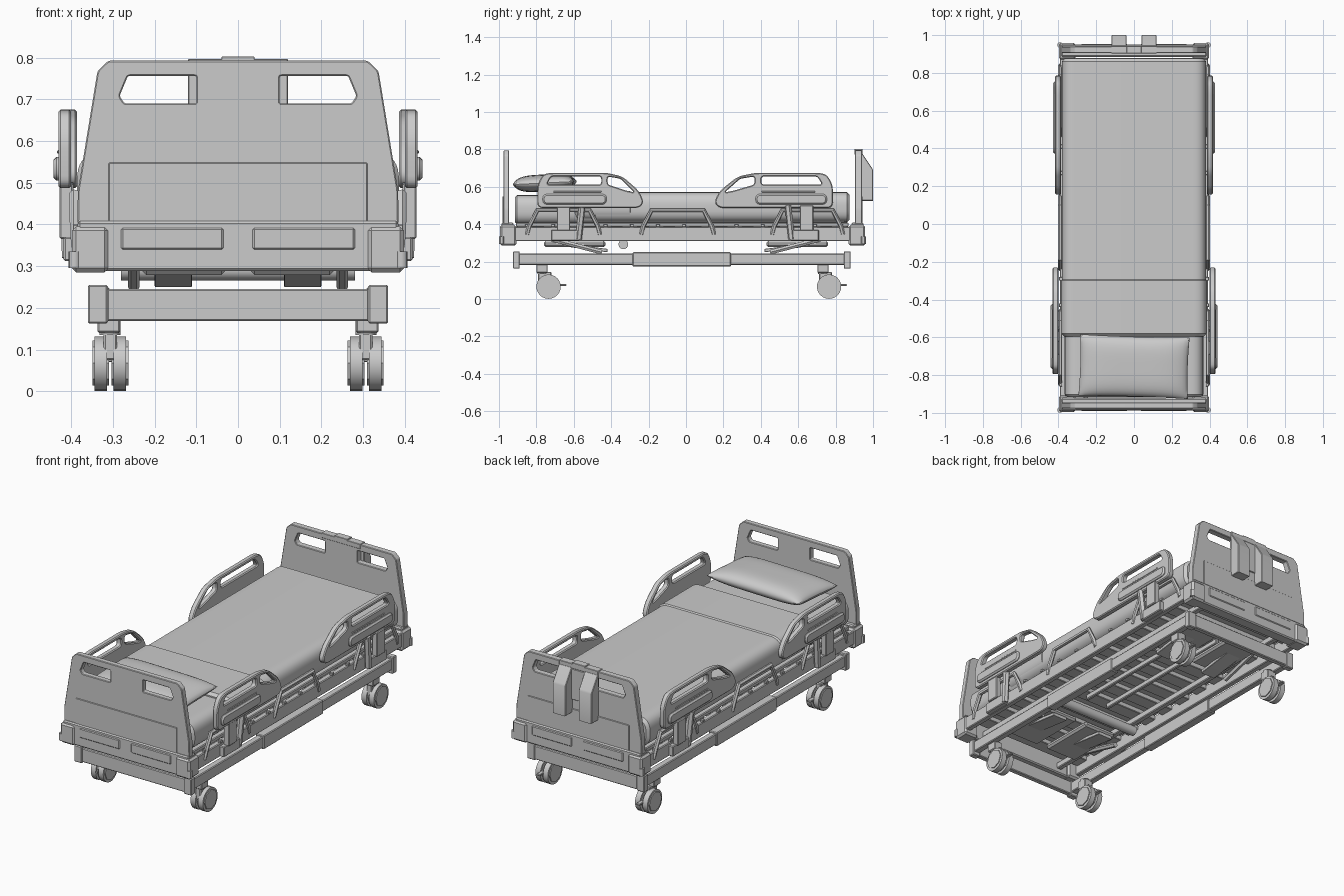
import bpy, bmesh, math
from mathutils import Matrix, Vector

old = bpy.data.objects.get("Cube")
if old:
    bpy.data.objects.remove(old, do_unlink=True)

grey = bpy.data.materials.new("light_grey")
grey.use_nodes = True
COLOUR = (.6, .6, .6, 1)
grey.diffuse_color = COLOUR
grey.node_tree.nodes["Principled BSDF"].inputs["Base Color"].default_value = COLOUR
SIDES = (("left", 1), ("right", -1))


def add(name, mesh, smooth=30):
    """Link a finished mesh with its material and shading."""
    mesh.materials.clear()
    mesh.materials.append(grey)
    mesh.shade_smooth()
    mesh.set_sharp_from_angle(angle=math.radians(smooth))
    obj = bpy.data.objects.new(name, mesh)
    bpy.context.scene.collection.objects.link(obj)
    return obj


def from_bmesh(name, bm):
    mesh = bpy.data.meshes.new(name)
    bmesh.ops.recalc_face_normals(bm, faces=bm.faces)
    bm.to_mesh(mesh)
    bm.free()
    return add(name, mesh)


def box(name, x, y, z, bevel=.004, both=False):
    """Bevelled box from three ranges, optionally repeated on the other side."""
    if both:
        for side, s in SIDES:
            box(side + "_" + name, sorted((s * x[0], s * x[1])), y, z, bevel)
        return
    bm = bmesh.new()
    bmesh.ops.create_cube(bm, size=1)
    for v in bm.verts:
        v.co = [(lo + hi) / 2 + c * (hi - lo) for c, (lo, hi) in zip(v.co, (x, y, z))]
    bmesh.ops.bevel(bm, geom=bm.edges[:], offset=bevel, segments=1, affect='EDGES')
    from_bmesh(name, bm)


def cylinder(name, centre, radius, length, axis, sides=24):
    bm = bmesh.new()
    turn = Vector((0, 0, 1)).rotation_difference(Vector(axis)).to_matrix().to_4x4()
    bmesh.ops.create_cone(bm, cap_ends=True, segments=sides, radius1=radius, radius2=radius,
                          depth=length, matrix=Matrix.Translation(centre) @ turn)
    from_bmesh(name, bm)


def rounded(points, radius, steps=5):
    """Round the corners of a closed outline."""
    points = [Vector(p) for p in points]
    result = []
    for i, p in enumerate(points):
        before, after = points[i - 1] - p, points[(i + 1) % len(points)] - p
        a = p + before.normalized() * min(radius, before.length * .45)
        b = p + after.normalized() * min(radius, after.length * .45)
        for k in range(steps + 1):
            t = k / steps
            result.append(a.lerp(p, t).lerp(p.lerp(b, t), t))
    return result


def curve_mesh(name, curve, matrix):
    temp = bpy.data.objects.new("temp", curve)
    bpy.context.scene.collection.objects.link(temp)
    graph = bpy.context.evaluated_depsgraph_get()
    mesh = bpy.data.meshes.new_from_object(temp.evaluated_get(graph))
    bpy.data.objects.remove(temp, do_unlink=True)
    mesh.transform(matrix)
    return add(name, mesh)


def spline(curve, points, closed):
    s = curve.splines.new('POLY')
    s.points.add(len(points) - 1)
    for point, co in zip(s.points, points):
        point.co = (*co, *[0] * (3 - len(co)), 1)
    s.use_cyclic_u = closed


def slab(name, outlines, lo, hi, facing, bevel=.003):
    """Solid extruded from an outline and its holes, facing along x or y."""
    curve = bpy.data.curves.new(name, 'CURVE')
    curve.dimensions, curve.fill_mode = '2D', 'BOTH'
    curve.extrude, curve.bevel_depth = (hi - lo) / 2 - bevel, bevel
    curve.offset, curve.bevel_resolution = -bevel, 0
    for outline in outlines:
        spline(curve, outline, True)
    mid = (lo + hi) / 2
    if facing == "y":
        matrix = Matrix(((1, 0, 0, 0), (0, 0, -1, mid), (0, 1, 0, 0), (0, 0, 0, 1)))
    else:
        matrix = Matrix(((0, 0, 1, mid), (1, 0, 0, 0), (0, 1, 0, 0), (0, 0, 0, 1)))
    return curve_mesh(name, curve, matrix)


def tube(name, points, radius):
    curve = bpy.data.curves.new(name, 'CURVE')
    curve.dimensions, curve.bevel_depth = '3D', radius
    curve.bevel_resolution, curve.use_fill_caps = 1, True
    spline(curve, points, False)
    return curve_mesh(name, curve, Matrix())


# Head and foot boards with hand holes, apron, panels and corner bumpers
half = [(.385, .4), (.384, .48), (.337, .768), (.311, .793)]
board = half + [(-x, z) for x, z in reversed(half)]
grip = [(.1, .69), (.1, .756), (.264, .756), (.284, .708), (.272, .69)]
grips = [rounded([(s * x, z) for x, z in grip], .005) for _, s in SIDES]
for end, out, inner, outer in (("head", -1, -.945, -.977), ("foot", 1, .904, .94)):
    slab(end + "_board", [rounded(board, .008)] + grips, *sorted((inner, outer)), "y")

    def span(a, b, base=outer):
        return sorted((base + out * a, base + out * b))
    box(end + "_panel", x=(-.31, .31), y=span(-.01, .004), z=(.4, .548), bevel=.002)
    box(end + "_apron", x=(-.385, .385), y=span(-.055, .01), z=(.288, .408), bevel=.006)
    box(end + "_apron_plate", x=(.035, .28), y=span(0, .014), z=(.34, .392), both=True)
    box(end + "_bumper", x=(.31, .398), y=span(-.07, .018), z=(.285, .395), bevel=.01, both=True)
    for side, s in SIDES:
        cylinder(f"{side}_{end}_roller", (s * .392, outer + out * .008, .315), .014, .04, (0, 0, 1), 12)

# Control units hung over the foot board
unit = [(.935, .525), (.935, .775), (.945, .775), (.995, .7), (1, .69), (1, .525)]
for side, s in SIDES:
    slab(side + "_control_unit", [unit], *sorted((s * .04, s * .12)), "x")
box("control_hook", x=(-.12, .12), y=(.902, .943), z=(.77, .797), bevel=.002)
box("control_hook_cap", x=(-.04, .04), y=(.902, .943), z=(.79, .803), bevel=.002)
box("control_back_plate", x=(-.097, .097), y=(.93, .946), z=(.6, .77), bevel=.002)

# Mattress, blanket and turned-down fold as extruded soft profiles
for name, x, y, z, bevel in (("mattress", .367, (-.915, .86), (.4, .555), .012),
                             ("blanket", .382, (-.5, .875), (.41, .571), .015),
                             ("blanket_fold", .386, (-.595, -.285), (.42, .577), .015)):
    profile = [(-x, z[0]), (x, z[0]), (x, z[1]), (-x, z[1])]
    slab(name, [rounded(profile, .07, steps=10)], *y, "y", bevel)

# Pillow: a puffed grid with pulled corners and pinched seams
bm = bmesh.new()
N = 20
for sign in (1, -1):
    rows = []
    for i in range(N + 1):
        u = math.sin((i / N - .5) * math.pi)
        rows.append([])
        for j in range(N + 1):
            v = math.sin((j / N - .5) * math.pi)
            puff = ((1 - u ** 4) * (1 - v ** 4)) ** .5
            x = .29 * u * (1 - .02 * (1 - v * v))
            y = .163 * v * (1 - .03 * (1 - u * u))
            rows[-1].append(bm.verts.new((x, y, sign * .046 * puff)))
    for i in range(N):
        for j in range(N):
            bm.faces.new((rows[i][j], rows[i + 1][j], rows[i + 1][j + 1], rows[i][j + 1]))
bmesh.ops.remove_doubles(bm, verts=bm.verts, dist=.0005)
pillow = from_bmesh("pillow", bm)
pillow.location = (0, -.755, .62)
pillow.rotation_euler = (.05, 0, -.03)

# Side rails: a sloped panel with two openings, ribs and an outer boss
panel = [(0, .487), (0, .61), (.05, .665), (.12, .675), (.65, .675), (.8, .655),
         (.95, .58), (1, .52), (.96, .487)]
window = [(.09, .612), (.13, .655), (.6, .655), (.6, .612)]
slope_window = [(.66, .612), (.66, .655), (.78, .643), (.91, .57), (.83, .58)]
for end, start, stop, x0, post in (("head", -.795, -.225, .4, -.655), ("foot", .785, .15, .386, .645)):
    def along(points):
        return [(start + (stop - start) * t, z) for t, z in points]
    outlines = [rounded(along(p), r) for p, r in ((panel, .03), (window, .015), (slope_window, .015))]
    boss = rounded(along([(.05, .505), (.05, .562), (.65, .562), (.65, .505)]), .03)
    for side, s in SIDES:
        tag = f"{side}_{end}_rail"
        slab(tag, outlines, *sorted((s * x0, s * (x0 + .031))), "x", bevel=.005)
        slab(tag + "_boss", [boss], *sorted((s * (x0 + .01), s * (x0 + .043))), "x", bevel=.008)
    y = sorted(p[0] for p in along([(.15, 0), (.6, 0)]))
    box(end + "_rail_rib", x=(x0, x0 + .034), y=y, z=(.57, .578), bevel=.002, both=True)
    # Swing arms carrying the rail
    inward = 1 if end == "head" else -1
    box(end + "_rail_post", x=(.395, .428), y=(post - .036, post + .036), z=(.365, .5), both=True)
    hinge = sorted((post - inward * .065, post + inward * .085))
    box(end + "_rail_hinge", x=(.37, .418), y=hinge, z=(.312, .37), both=True)
    for side, s in SIDES:
        tube(f"{side}_{end}_arm", [(s * .412, post + inward * .1, .5),
                                   (s * .405, post + inward * .08, .32)], .018)

# Bent tube guards along the mattress
for start, stop in ((-.85, -.46), (-.24, .15), (.46, .84)):
    for side, s in SIDES:
        tube(side + "_guard", [(s * .388, start, .345), (s * .392, start + .012, .39),
                               (s * .392, start + .055, .474), (s * .392, stop - .055, .474),
                               (s * .392, stop - .012, .39), (s * .388, stop, .345)], .012)

# Lying surface, upper frame and slats
box("deck", x=(-.365, .365), y=(-.91, .87), z=(.385, .408))
box("upper_rail", x=(.362, .393), y=(-.92, .88), z=(.31, .385), both=True)
box("inner_beam", x=(.24, .27), y=(-.92, .88), z=(.31, .345), both=True)
box("spine_beam", x=(.06, .08), y=(-.3, .6), z=(.335, .365), both=True)
for i in range(13):
    y = -.86 + i * .14
    box("slat", x=(-.365, .365), y=(y - .04, y + .04), z=(.36, .388), bevel=.003)
    box("deck_tab", x=(.38, .396), y=(y, y + .02), z=(.385, .4), bevel=.002, both=True)

# Lift mechanism: shallow pans, sloped arms, legs and one pivot tube
for end, s in (("head", -1), ("foot", 1)):
    top = [(.72, .293), (.56, .268), (.42, .25)]
    arm = [(s * y, z) for y, z in top + [(y, z + .018) for y, z in reversed(top)]]
    box(end + "_lift_pan", x=(.03, .23), y=sorted((s * .43, s * .76)), z=(.279, .31), bevel=.01, both=True)
    for side, m in SIDES:
        slab(f"{side}_{end}_lift_arm", [arm], *sorted((m * .11, m * .2)), "x", bevel=.002)
        tube(f"{side}_{end}_lift_leg", [(m * .25, s * .72, .32), (m * .25, s * .45, .25)], .014)
cylinder("pivot_tube", (0, -.335, .292), .026, .56, (1, 0, 0), 16)

# Lower frame with sleeves and end caps
box("lower_rail", x=(.315, .352), y=(-.9, .86), z=(.182, .243), both=True)
box("rail_sleeve", x=(.308, .358), y=(-.285, .24), z=(.174, .25), both=True)
for y in (-.907, .862):
    box("end_cap", x=(.312, .36), y=(y - .018, y + .018), z=(.162, .255), both=True)
    box("end_beam", x=(-.315, .315), y=(y - .012, y + .018), z=(.168, .245))

# Twin-wheel casters
for stem, wheel in ((-.77, -.735), (.732, .765)):
    box("caster_mount", x=(.283, .337), y=(stem - .03, stem + .03), z=(.14, .19), both=True)
    box("caster_fork", x=(.29, .322), y=(stem - .02, wheel + .015), z=(.075, .145), both=True)
    box("brake_pedal", x=(.295, .317), y=(wheel + .05, wheel + .095), z=(.07, .08), bevel=.002, both=True)
    for side, s in SIDES:
        cylinder(side + "_caster_stem", (s * .307, stem, .165), .025, .06, (0, 0, 1), 16)
        for x in (.283, .329):
            cylinder(side + "_wheel", (s * x, wheel, .066), .065, .03, (1, 0, 0))
            cylinder(side + "_wheel_cover", (s * x, wheel, .068), .054, .04, (1, 0, 0), 8)
